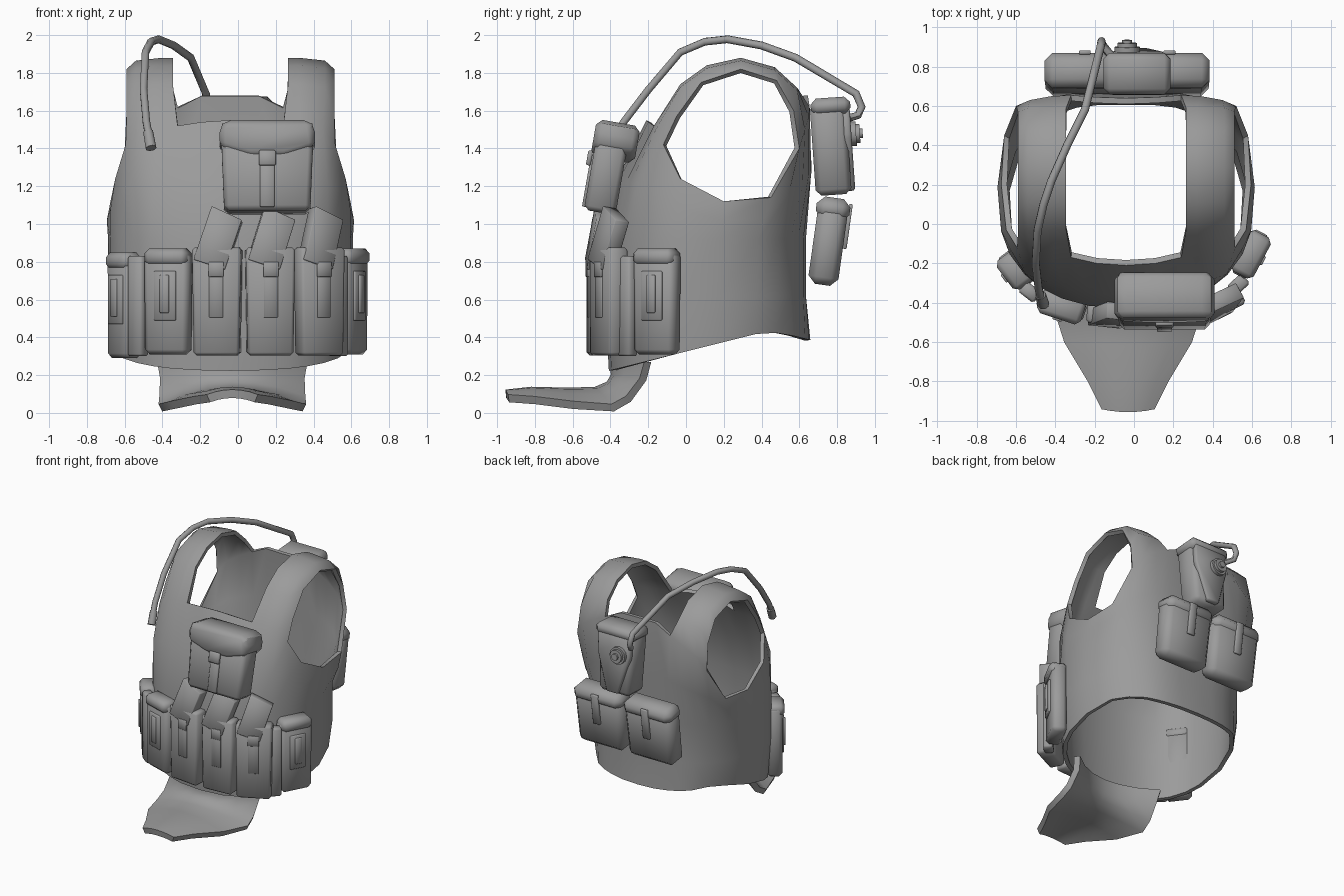
import bpy, bmesh
from math import sin, cos, radians
from mathutils import Matrix, Vector

if "Cube" in bpy.data.objects:
    bpy.data.objects.remove(bpy.data.objects["Cube"])

CX = -0.04  # centre line of the vest

# Dark grey fabric
cloth = bpy.data.materials.new("dark_grey_cloth")
cloth.diffuse_color = (.33, .33, .33, 1)
cloth.use_nodes = True
cloth.node_tree.nodes["Principled BSDF"].inputs["Base Color"].default_value = cloth.diffuse_color


def finish(bm, name, loc=(0, 0, 0)):
    me = bpy.data.meshes.new(name)
    bm.to_mesh(me)
    bm.free()
    me.materials.append(cloth)
    ob = bpy.data.objects.new(name, me)
    ob.location = loc
    bpy.context.collection.objects.link(ob)
    return ob


def frame(loc, yaw=0, tilt=0):
    return (Matrix.Translation(loc) @ Matrix.Rotation(radians(yaw), 4, 'Z')
            @ Matrix.Rotation(radians(tilt), 4, 'X'))


def prism(bm, M, pts, y0, y1, bev=0.01):
    """Extrude an x-z outline from y0 (front) to y1."""
    tmp = bmesh.new()
    f = tmp.faces.new([tmp.verts.new((x, y0, z)) for x, z in pts])
    r = bmesh.ops.extrude_face_region(tmp, geom=[f])
    for v in r['geom']:
        if isinstance(v, bmesh.types.BMVert):
            v.co.y = y1
    bmesh.ops.recalc_face_normals(tmp, faces=tmp.faces[:])
    if bev:
        bmesh.ops.bevel(tmp, geom=tmp.edges[:], offset=bev, segments=1, affect='EDGES')
    tmp.transform(M)
    me = bpy.data.meshes.new("tmp")
    tmp.to_mesh(me)
    tmp.free()
    bm.from_mesh(me)
    bpy.data.meshes.remove(me)


def box(bm, M, c, s, bev=0.01, low=1.0):
    """Box with centre c and size s; low scales the width of its bottom."""
    w, d, h = s[0] / 2, s[1] / 2, s[2] / 2
    pts = [(-w * low, -h), (w * low, -h), (w, h), (-w, h)]
    prism(bm, M @ Matrix.Translation(c), pts, -d, d, bev)


def disc(bm, M, c, r, depth, n=12):
    bmesh.ops.create_cone(bm, cap_ends=True, segments=n, radius1=r, radius2=r, depth=depth,
                          matrix=M @ Matrix.Translation(c) @ Matrix.Rotation(radians(90), 4, 'X'))


# Vest shell: half of it as columns running front -> side -> back: (angle, top x, y, z)
COLS = [(0, 0, -.21, 1.55), (14, .15, -.20, 1.54), (27, .28, -.17, 1.52), (38, .37, -.17, 1.52),
        (50, .49, -.16, 1.50), (64, .555, -.12, 1.42), (77, .61, -.03, 1.24), (95, .635, .2, 1.12),
        (117, .62, .45, 1.14), (132, .56, .6, 1.40), (143, .49, .63, 1.50), (152, .38, .65, 1.57),
        (160, .28, .655, 1.62), (170, .15, .645, 1.68), (180, 0, .64, 1.68)]


def section(deg, k):
    s, c = sin(radians(deg)), cos(radians(deg))
    return .65 * k * s ** .87, .11 - .54 * k * (abs(c) ** .87) * (1 if c > 0 else -1)


bm = bmesh.new()
grid = []
for deg, tx, ty, tz in COLS:
    x0, y0 = section(deg, .96)
    zb = min(.43, .22 + .25 * (y0 + .42)) - .25 * max(0, y0 - .45)
    if y0 > .5:
        y0 += .03
    x1, y1 = section(deg, 1)
    y1 = min(y1, .635)
    bulge = -.045 if deg < 60 else (.025 if deg > 140 else 0)
    pts = [(x0, y0, zb), (x1, y1, .62), (x1, y1, .92),
           ((x1 + tx) * .51, (y1 + ty) / 2 + bulge, (.92 + tz) / 2), (tx, ty, tz)]
    grid.append([bm.verts.new(p) for p in pts])


def skin(cols):
    for a, b in zip(cols, cols[1:]):
        for r in range(len(a) - 1):
            bm.faces.new((a[r], b[r], b[r + 1], a[r + 1]))


skin(grid)
# Shoulder strap bridging the front and back columns
top = [(-.03, 1.74), (.11, 1.84), (.29, 1.88), (.47, 1.83), (.59, 1.72)]
edge = [(-.05, 1.57), (.08, 1.75), (.29, 1.82), (.48, 1.76), (.57, 1.60)]
strap = []
for i, x, path in ((2, .305, top), (3, .36, top), (4, .50, top), (5, .55, edge)):
    mid = [bm.verts.new((x, y, z - (.015 if i == 4 else 0))) for y, z in path]
    strap.append([grid[i][-1]] + mid + [grid[14 - i][-1]])
skin(strap)
vest = finish(bm, "vest_shell", (CX, 0, 0))
m = vest.modifiers.new("mirror", 'MIRROR')
m.use_clip = True
s = vest.modifiers.new("thickness", 'SOLIDIFY')
s.thickness, s.offset = .03, -1

# Groin flap: rows of (half width, centre y, centre z, edge y, edge z)
bm = bmesh.new()
rows = []
for w, yc, zc, ye, ze in ((.39, -.39, .29, -.21, .27), (.375, -.385, .20, -.235, .18), (.38, -.41, .155, -.31, .08),
                          (.385, -.48, .125, -.39, .035), (.32, -.62, .12, -.60, .05),
                          (.20, -.82, .125, -.80, .075), (.13, -.955, .11, -.94, .085)):
    rows.append([bm.verts.new((w * t, yc + (ye - yc) * t * t, zc + (ze - zc) * t * t))
                 for t in (-1, -.66, -.33, 0, .33, .66, 1)])
for a, b in zip(rows, rows[1:]):
    for j in range(6):
        bm.faces.new((b[j], b[j + 1], a[j + 1], a[j]))
flap = finish(bm, "groin_flap", (CX + .01, 0, 0))
s = flap.modifiers.new("thickness", 'SOLIDIFY')
s.thickness, s.offset = .045, -.4

# Magazine pouches across the belly, each with a tilted magazine
for n, (x, y, yaw) in enumerate(((-.11, -.46, -6), (.17, -.46, 4), (.43, -.41, 26))):
    M = frame((x, y, .59), yaw)
    bm = bmesh.new()
    box(bm, M, (0, 0, 0), (.26, .11, .57), .015, .93)
    box(bm, M, (0, -.055, .06), (.075, .015, .29), .003)
    box(bm, M, (0, -.06, .17), (.08, .015, .08), .003)
    finish(bm, f"magazine_pouch_{n + 1}")
    bm = bmesh.new()
    T = (M @ Matrix.Translation((.01, 0, .33)) @ Matrix.Rotation(radians(18), 4, 'Y')
         @ Matrix.Rotation(radians(-9), 4, 'X'))
    prism(bm, T, [(-.09, -.15), (.085, -.15), (.085, .13), (-.09, .15)], -.045, .04, .004)
    finish(bm, f"magazine_{n + 1}")

# Lidded side pouches with buckle straps
for n, (x, y, z, yaw, w) in enumerate(((-.605, -.235, .57, -53, .20), (-.37, -.42, .59, -18, .25),
                                       (.595, -.155, .59, 62, .25))):
    M = frame((x, y, z), yaw)
    bm = bmesh.new()
    box(bm, M, (0, .005, -.01), (w, .11, .54), .025, .95)
    box(bm, M, (0, 0, .235), (w - .015, .13, .09), .025)
    box(bm, M, (0, -.05, .03), (.12, .025, .26), .004)
    box(bm, M, (0, -.064, .04), (.05, .02, .20), .004)
    finish(bm, f"utility_pouch_{n + 1}")
bm = bmesh.new()
for x, y, yaw in ((-.53, -.345, -38), (.53, -.31, 44)):
    box(bm, frame((x, y, .565), yaw), (0, 0, 0), (.10, .07, .53), .012)
finish(bm, "filler_pouches")

# Chest pouch with shaped lid and buckle
M = frame((.155, -.40, 1.30), 0, -10)
bm = bmesh.new()
box(bm, M, (0, -.015, -.03), (.49, .17, .43), .025, .93)
prism(bm, M, [(-.22, .24), (-.255, .20), (-.25, .09), (-.09, .04), (.09, .04), (.25, .09), (.255, .20), (.22, .24)],
      -.115, .12, .03)
box(bm, M, (0, -.10, -.09), (.075, .025, .28), .004)
box(bm, M, (0, -.118, .03), (.09, .025, .08), .006)
finish(bm, "chest_pouch")

# Hydration pack on the back with tapered cover and filler cap
M = frame((.015, .785, 1.41), 180, -4)
bm = bmesh.new()
box(bm, M, (0, .02, -.01), (.31, .19, .49), .03, .88)
box(bm, M, (0, .005, .215), (.34, .21, .09), .03)
prism(bm, M, [(-.05, -.24), (.05, -.24), (.14, .05), (.14, .20), (-.14, .20), (-.14, .05)], -.095, -.05, .01)
for r, y, d in ((.065, -.105, .03), (.05, -.125, .03), (.025, -.14, .03)):
    disc(bm, M, (.05, y, .06), r, d)
finish(bm, "hydration_pack")

# Two lower back pouches
for n, x in enumerate((-.25, .18)):
    M = frame((x, .76, .91), 180, 8)
    bm = bmesh.new()
    box(bm, M, (0, .005, -.02), (.41, .16, .43), .04, .97)
    box(bm, M, (0, .005, .17), (.41, .18, .12), .04)
    box(bm, M, (0, -.085, .09), (.06, .02, .24), .004)
    finish(bm, f"back_pouch_{n + 1}")

# Drinking hose over the shoulder, with mouthpiece
cu = bpy.data.curves.new("drinking_hose", 'CURVE')
cu.dimensions, cu.bevel_depth, cu.bevel_resolution, cu.use_fill_caps = '3D', .021, 2, True
cu.materials.append(cloth)
path = [(-.12, .86, 1.56), (-.16, .91, 1.575), (-.165, .93, 1.62), (-.17, .90, 1.69), (-.25, .58, 1.88),
        (-.34, .40, 1.945), (-.42, .22, 1.978), (-.46, .10, 1.965), (-.49, -.03, 1.91), (-.50, -.20, 1.71),
        (-.485, -.33, 1.54), (-.465, -.40, 1.43)]
sp = cu.splines.new('POLY')
sp.points.add(len(path) - 1)
for p, c in zip(sp.points, path):
    p.co = (*c, 1)
bpy.context.collection.objects.link(bpy.data.objects.new("drinking_hose", cu))
bm = bmesh.new()
a, b = Vector(path[-2]), Vector((-.46, -.41, 1.40))
bmesh.ops.create_cone(bm, cap_ends=True, segments=8, radius1=.03, radius2=.028, depth=.10,
                      matrix=Matrix.Translation(b + (a - b) * .32) @ (a - b).to_track_quat('Z', 'Y').to_matrix().to_4x4())
finish(bm, "mouthpiece")

# Bake modifiers and shade
bpy.ops.object.select_all(action='SELECT')
bpy.context.view_layer.objects.active = vest
bpy.ops.object.convert(target='MESH')
bpy.ops.object.shade_smooth_by_angle(angle=radians(46))
